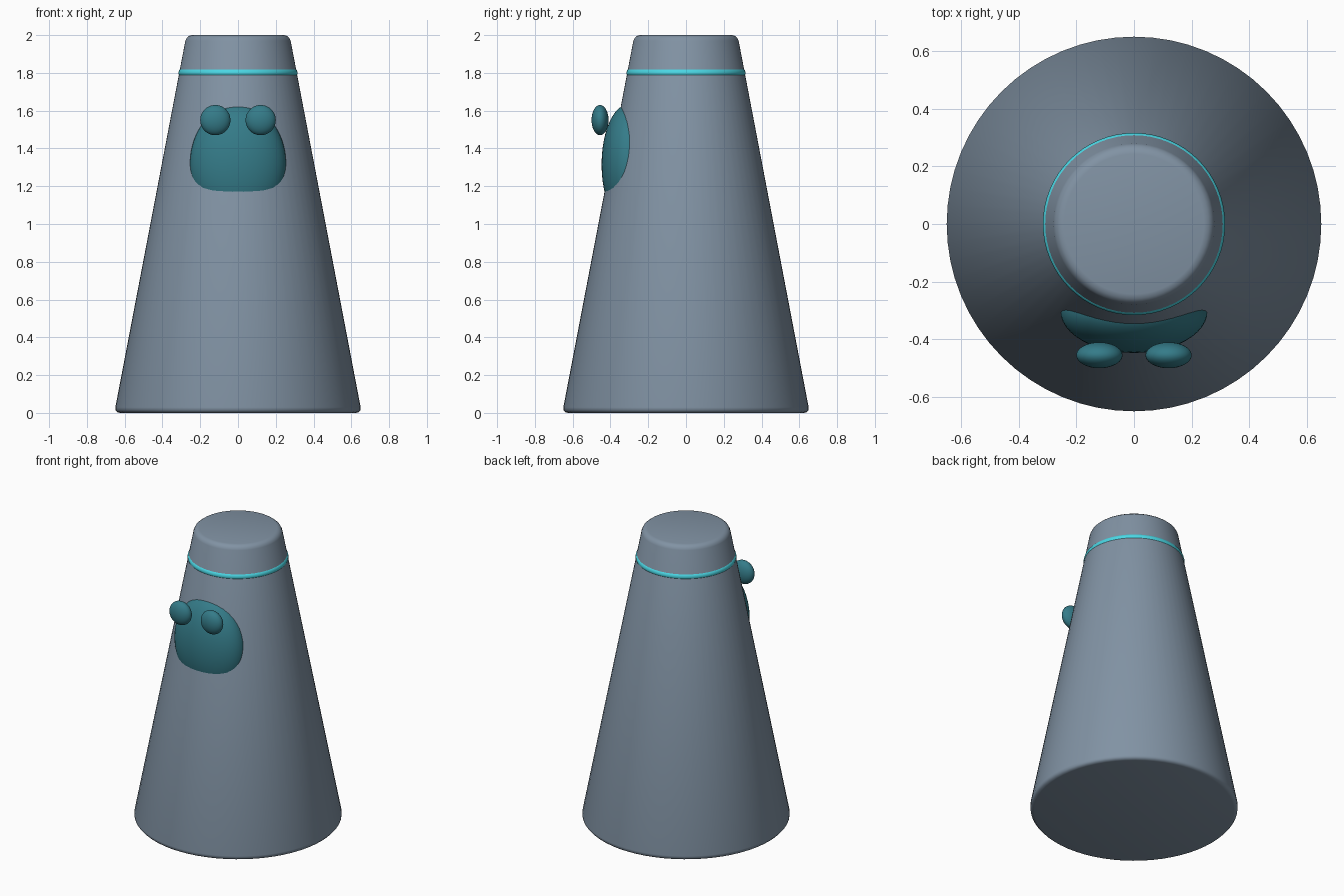
import bpy, math

if "Cube" in bpy.data.objects:
    bpy.data.objects.remove(bpy.data.objects["Cube"])


def material(name, colour):
    m = bpy.data.materials.new(name)
    m.diffuse_color = (*colour, 1)
    m.use_nodes = True
    m.node_tree.nodes["Principled BSDF"].inputs["Base Color"].default_value = m.diffuse_color
    return m


slate = material("slate", (0.22, 0.29, 0.37))
teal = material("teal", (0.035, 0.20, 0.25))
cyan = material("cyan", (0.07, 0.68, 0.78))


def finish(name, mat, angle=40):
    ob = bpy.context.object
    ob.name = name
    ob.data.materials.append(mat)
    bpy.ops.object.shade_smooth_by_angle(angle=math.radians(angle))
    return ob


def ellipsoid(name, centre, radii, mat):
    bpy.ops.mesh.primitive_uv_sphere_add(segments=48, ring_count=24, radius=1, location=centre)
    bpy.context.object.scale = radii
    bpy.ops.object.transform_apply(location=False, rotation=False, scale=True)
    return finish(name, mat)


# Tapered body with rounded rims
bpy.ops.mesh.primitive_cone_add(vertices=64, radius1=0.655, radius2=0.273, depth=2, location=(0, 0, 1))
bevel = bpy.context.object.modifiers.new("rim", 'BEVEL')
bevel.width = 0.03
bevel.segments = 3
bevel.limit_method = 'ANGLE'
bevel.angle_limit = math.radians(40)
bpy.ops.object.modifier_apply(modifier="rim")
finish("body", slate)

# Glowing band near the top
bpy.ops.mesh.primitive_torus_add(major_segments=64, minor_segments=12,
                                 major_radius=0.291, minor_radius=0.025, location=(0, 0, 1.8))
finish("band", cyan)

# Face bulge half sunk into the front
ellipsoid("face_bulge", (0, -0.302, 1.315), (0.255, 0.145, 0.32), teal)

# Pair of flattened eyes
for side, x in (("left", -0.12), ("right", 0.12)):
    ellipsoid(side + "_eye", (x, -0.455, 1.55), (0.08, 0.045, 0.08), teal)
